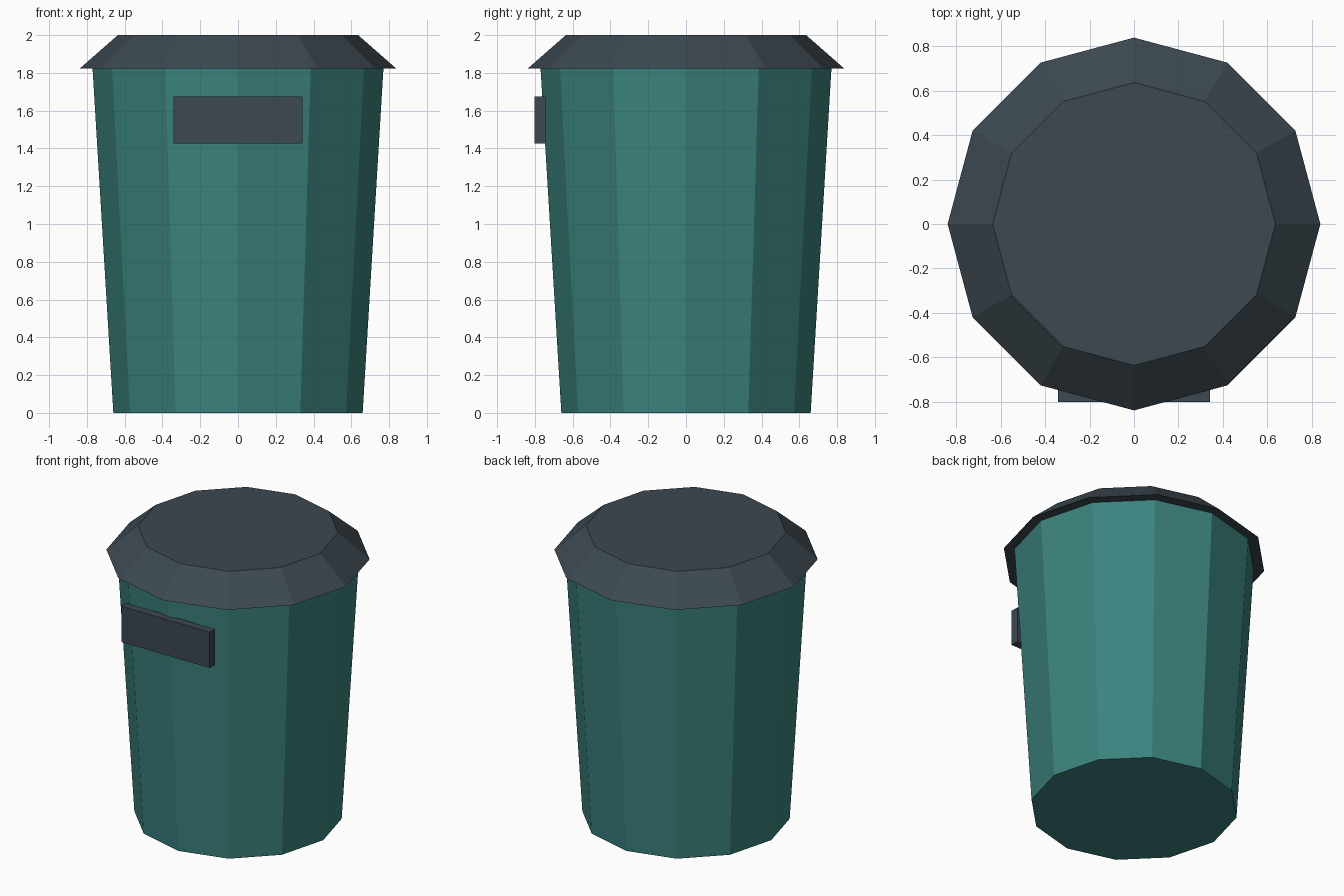
import bpy

if "Cube" in bpy.data.objects:
    bpy.data.objects.remove(bpy.data.objects["Cube"])


def material(name, color):
    mat = bpy.data.materials.new(name)
    mat.diffuse_color = color
    mat.use_nodes = True
    mat.node_tree.nodes["Principled BSDF"].inputs["Base Color"].default_value = mat.diffuse_color
    return mat


def tapered_drum(name, r_bottom, r_top, z0, z1, mat):
    bpy.ops.mesh.primitive_cone_add(vertices=12, radius1=r_bottom, radius2=r_top,
                                    depth=z1 - z0, location=(0, 0, (z0 + z1) / 2))
    obj = bpy.context.object
    obj.name = name
    obj.data.materials.append(mat)
    return obj


green = material("green_plastic", (0.045, 0.23, 0.21, 1))
slate = material("dark_slate", (0.045, 0.065, 0.08, 1))

# Bin body, widening upwards, and its overhanging bevelled lid
tapered_drum("bin_body", 0.66, 0.77, 0.0, 1.823, green)
tapered_drum("bin_lid", 0.838, 0.636, 1.823, 2.0, slate)

# Flat bar handle on the front
bpy.ops.mesh.primitive_cube_add(size=1, location=(0, -0.772, 1.55))
handle = bpy.context.object
handle.name = "front_handle"
handle.scale = (0.684, 0.058, 0.25)
bpy.ops.object.transform_apply(location=False, rotation=False, scale=True)
handle.data.materials.append(slate)
